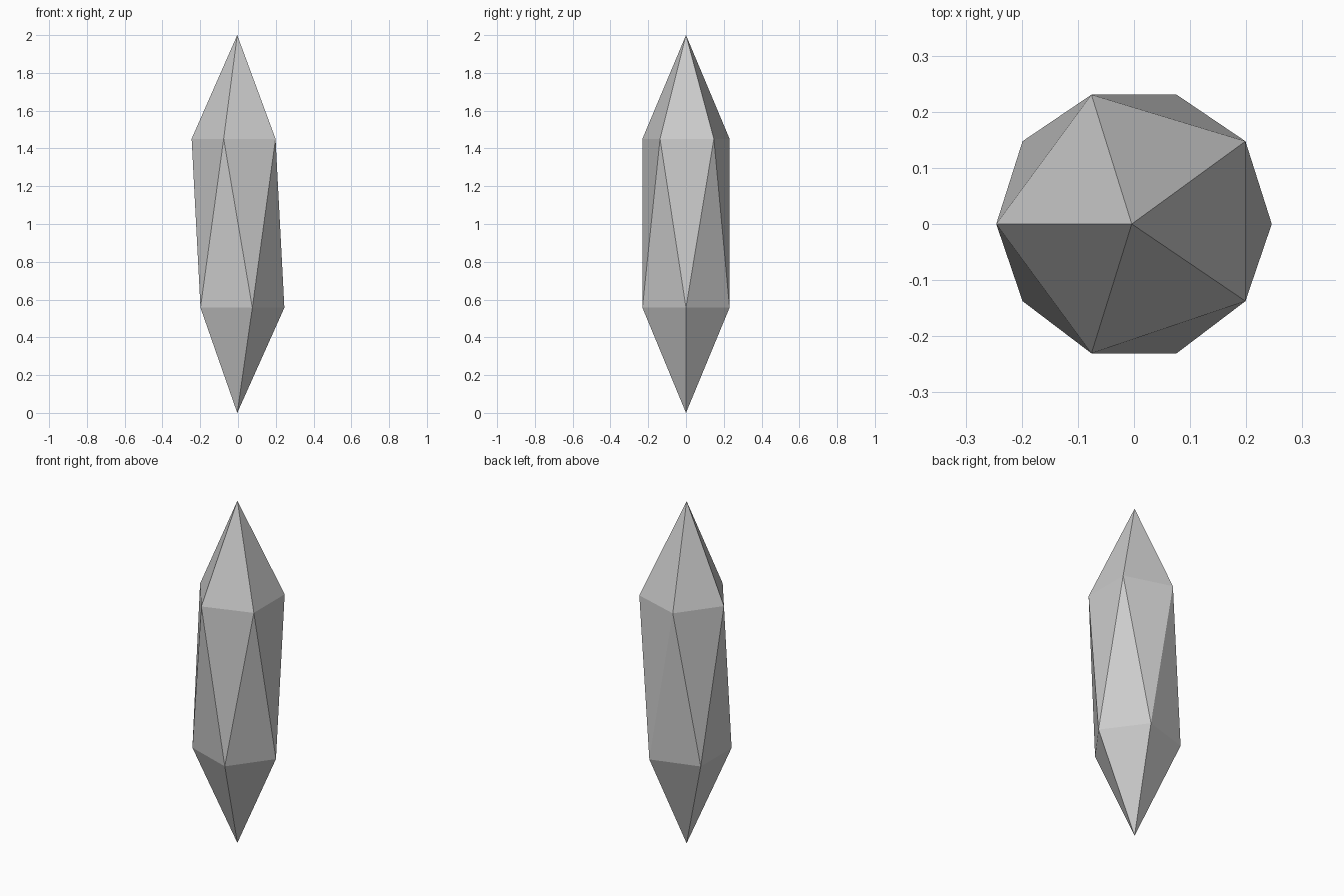
import bpy
import bmesh
from math import pi
from mathutils import Matrix

cube = bpy.data.objects.get("Cube")
if cube:
    bpy.data.objects.remove(cube, do_unlink=True)

# Plain grey stone
grey = bpy.data.materials.new("stone_grey")
grey.use_nodes = True
color = (0.6, 0.6, 0.6, 1.0)
grey.diffuse_color = color
grey.node_tree.nodes["Principled BSDF"].inputs["Base Color"].default_value = color

# Crystal: a twenty-sided solid turned half round and stretched upright
bm = bmesh.new()
bmesh.ops.create_icosphere(bm, subdivisions=1, radius=1)
stretch = Matrix.Diagonal((0.2745, 0.271, 1, 1))
bm.transform(Matrix.Translation((0, 0, 1)) @ stretch @ Matrix.Rotation(pi, 4, "Z"))

# Slight irregularity of the hand-cut corners
for v in bm.verts:
    if abs(v.co.z - 1) > 0.9:
        v.co.x -= 0.004
    else:
        v.co.z += 0.004
        if 0.1 < abs(v.co.y) < 0.2:
            v.co.y += 0.005

mesh = bpy.data.meshes.new("crystal")
bm.to_mesh(mesh)
bm.free()
mesh.materials.append(grey)
crystal = bpy.data.objects.new("crystal", mesh)
bpy.context.collection.objects.link(crystal)
